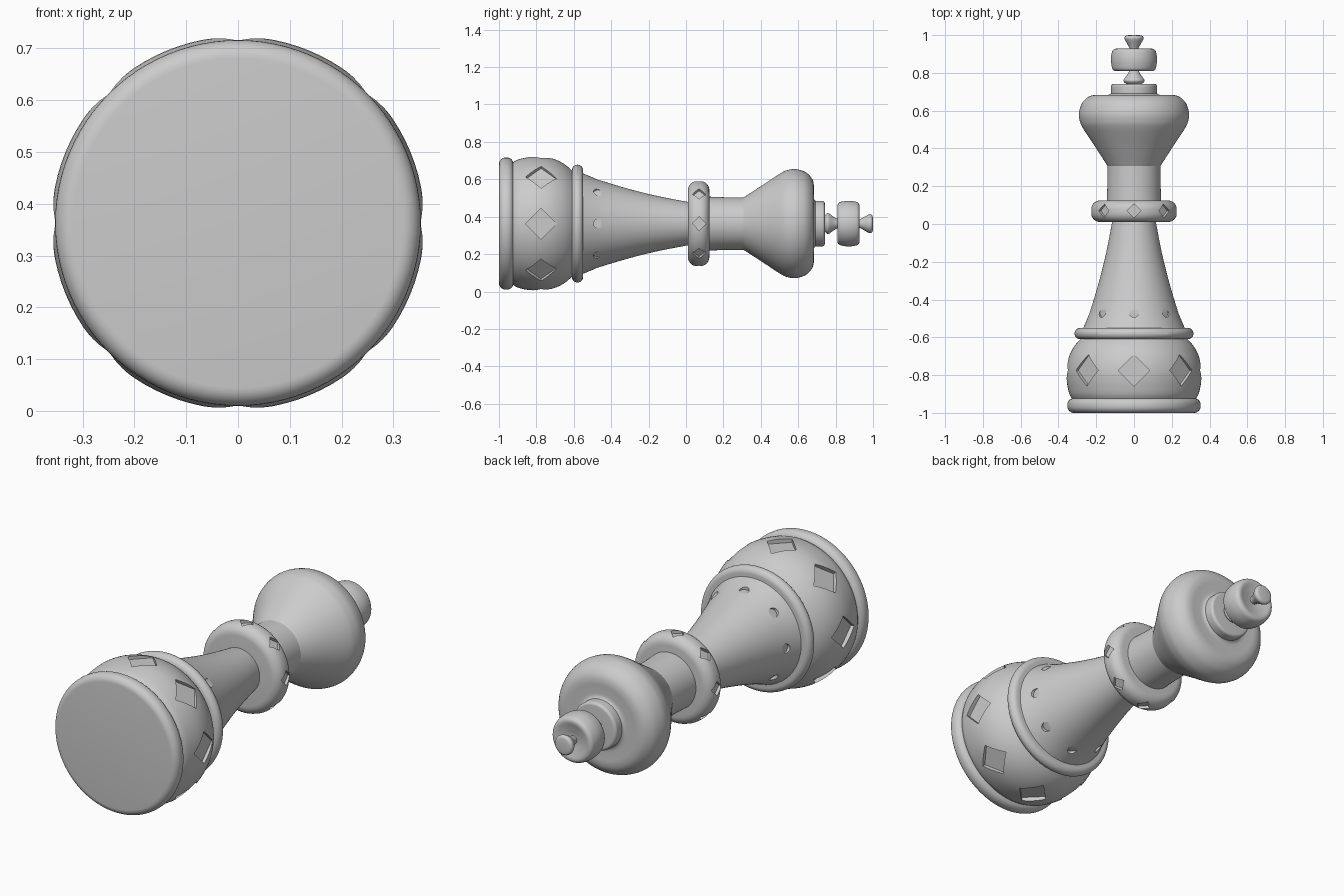
import bpy, bmesh, math
from mathutils import Matrix, Vector

if "Cube" in bpy.data.objects:
    bpy.data.objects.remove(bpy.data.objects["Cube"])

AXIS = Vector((0, 0, 0.363))
SIDES = 96

grey = bpy.data.materials.new("plain grey")
grey.use_nodes = True
grey.diffuse_color = (0.6, 0.6, 0.6, 1)
grey.node_tree.nodes["Principled BSDF"].inputs["Base Color"].default_value = (0.6, 0.6, 0.6, 1)


def smooth_path(points, steps=5):
    """Catmull-Rom curve through the profile points."""
    p = [Vector(q) for q in points]
    p = [2 * p[0] - p[1]] + p + [2 * p[-1] - p[-2]]
    path = []
    for a, b, c, d in zip(p, p[1:], p[2:], p[3:]):
        for i in range(steps):
            t = i / steps
            path.append(0.5 * (2 * b + (c - a) * t + (2 * a - 5 * b + 4 * c - d) * t * t
                               + (3 * b - a - 3 * c + d) * t ** 3))
    return path + [p[-2]]


def rounded(y0, y1, radius, bevel, inner=0.0, steps=7):
    """Profile of a disc whose rim edges are rounded off."""
    bevel = min(bevel, (y1 - y0) / 2)
    arc = [i / steps * math.pi / 2 for i in range(steps + 1)]
    low = [(y0 + bevel * (1 - math.sin(a)), radius - bevel * (1 - math.cos(a)))
           for a in reversed(arc)]
    high = [(y0 + y1 - y, r) for y, r in reversed(low)]
    return [(y0, inner)] + low + high + [(y1, inner)]


def add_object(name, bm):
    mesh = bpy.data.meshes.new(name)
    bmesh.ops.recalc_face_normals(bm, faces=bm.faces)
    bm.to_mesh(mesh)
    bm.free()
    mesh.materials.append(grey)
    obj = bpy.data.objects.new(name, mesh)
    obj.location = AXIS
    bpy.context.collection.objects.link(obj)
    return obj


def finish(obj):
    bpy.ops.object.select_all(action='DESELECT')
    obj.select_set(True)
    bpy.context.view_layer.objects.active = obj
    bpy.ops.object.shade_smooth_by_angle(angle=math.radians(35))


def lathe(name, profile):
    """Turn (y, radius) points around the long axis and close the ends."""
    bm = bmesh.new()
    rings = []
    for y, r in profile:
        if r < 0.002:
            rings.append([bm.verts.new((0, y, 0))] * SIDES)
        else:
            turn = [2 * math.pi * i / SIDES for i in range(SIDES)]
            rings.append([bm.verts.new((r * math.sin(a), y, r * math.cos(a))) for a in turn])
    for lower, upper in zip(rings, rings[1:]):
        for i in range(SIDES):
            j = (i + 1) % SIDES
            corners = list(dict.fromkeys((lower[i], lower[j], upper[j], upper[i])))
            if len(corners) > 2:
                bm.faces.new(corners)
    for ring in (rings[0], rings[-1]):
        if len(set(ring)) > 1:
            bm.faces.new(ring)
    obj = add_object(name, bm)
    finish(obj)
    return obj


def cut_pockets(obj, y, floor, half_width, half_length, sides):
    """Sink eight flat-floored pockets around the part."""
    bm = bmesh.new()
    for i in range(8):
        place = (Matrix.Rotation(i * math.pi / 4, 4, 'Y')
                 @ Matrix.Translation((0, y, floor + 0.1))
                 @ Matrix.Diagonal((half_width, half_length, 1, 1)))
        bmesh.ops.create_cone(bm, cap_ends=True, segments=sides, radius1=1, radius2=1,
                              depth=0.2, matrix=place)
    cutter = add_object("pocket_cutter", bm)
    cutter.hide_render = True
    mod = obj.modifiers.new("pockets", 'BOOLEAN')
    mod.operation = 'DIFFERENCE'
    mod.solver = 'EXACT'
    mod.object = cutter
    bpy.context.view_layer.objects.active = obj
    bpy.ops.object.modifier_apply(modifier=mod.name)
    bpy.data.objects.remove(cutter)
    finish(obj)


# Foot and diamond-pocketed bowl
lathe("base_disc", rounded(-1, -0.922, 0.353, 0.035))
bowl = lathe("base_bowl", smooth_path([(-0.93, 0.325), (-0.89, 0.345), (-0.80, 0.36),
                                       (-0.72, 0.35), (-0.65, 0.318), (-0.59, 0.265)]))
cut_pockets(bowl, -0.775, 0.335, 0.083, 0.083, 4)
lathe("base_ring", rounded(-0.61, -0.55, 0.315, 0.03))

# Tapering body with small half-round pockets
body = lathe("body", smooth_path([(-0.58, 0.282), (-0.54, 0.264), (-0.45, 0.229), (-0.30, 0.184),
                                  (-0.15, 0.147), (0.0, 0.118), (0.03, 0.113)]))
cut_pockets(body, -0.47, 0.23, 0.024, 0.024, 24)

# Collar with small diamonds
collar = lathe("collar", rounded(0.01, 0.125, 0.228, 0.05))
cut_pockets(collar, 0.07, 0.21, 0.038, 0.036, 4)

# Neck and flared head
lathe("neck", [(0.10, 0.145), (0.20, 0.141), (0.32, 0.141)])
lathe("head", [(0.30, 0.135), (0.308, 0.141)] + smooth_path(
    [(0.32, 0.148), (0.42, 0.213), (0.51, 0.272), (0.55, 0.288), (0.59, 0.291), (0.64, 0.275),
     (0.672, 0.243), (0.683, 0.21), (0.683, 0.17), (0.684, 0.135), (0.695, 0.118)]))
lathe("head_rim", rounded(0.68, 0.742, 0.122, 0.014))

# Finial: flared stem, dished wheel, flared tip
lathe("finial_stem", [(0.735, 0.03)] + smooth_path(
    [(0.748, 0.05), (0.758, 0.056), (0.768, 0.052), (0.795, 0.033), (0.82, 0.022), (0.84, 0.02)]))
lathe("finial_wheel", [(0.825, 0)] + smooth_path(
    [(0.825, 0.03), (0.817, 0.065), (0.81, 0.095), (0.818, 0.112), (0.84, 0.119), (0.87, 0.122),
     (0.90, 0.119), (0.92, 0.112), (0.928, 0.095), (0.921, 0.065), (0.913, 0.03)])
    + [(0.913, 0)])
lathe("finial_tip", smooth_path(
    [(0.90, 0.02), (0.925, 0.022), (0.95, 0.034), (0.975, 0.048), (0.988, 0.05), (0.997, 0.042),
     (1.0, 0.025)]))
